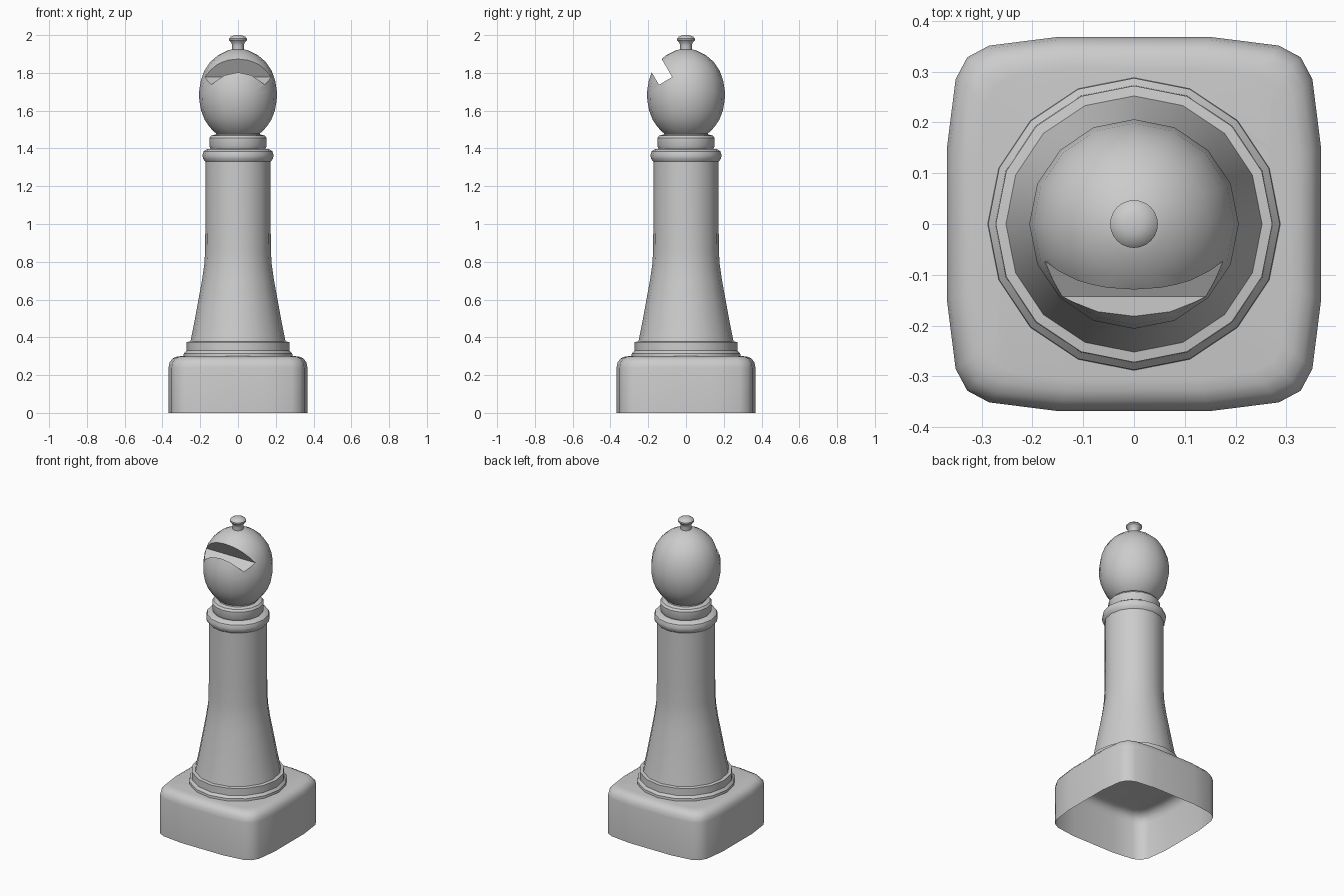
import bpy, bmesh, math
from mathutils import Vector

if "Cube" in bpy.data.objects:
    bpy.data.objects.remove(bpy.data.objects["Cube"])


def finish(bm, name, angle=35):
    bmesh.ops.recalc_face_normals(bm, faces=bm.faces)
    me = bpy.data.meshes.new(name)
    bm.to_mesh(me)
    bm.free()
    ob = bpy.data.objects.new(name, me)
    bpy.context.collection.objects.link(ob)
    select(ob)
    bpy.ops.object.shade_smooth_by_angle(angle=math.radians(angle))
    return ob


def select(ob):
    bpy.ops.object.select_all(action='DESELECT')
    ob.select_set(True)
    bpy.context.view_layer.objects.active = ob


def circle(r, n=16):
    return [(r * math.cos(2 * math.pi * i / n), r * math.sin(2 * math.pi * i / n)) for i in range(n)]


def add_rings(bm, outlines):
    """Skin a stack of (outline, z) rings with quads."""
    rings = [[bm.verts.new((x, y, z)) for x, y in pts] for pts, z in outlines]
    for a, b in zip(rings, rings[1:]):
        n = len(a)
        for i in range(n):
            bm.faces.new((a[i], a[(i + 1) % n], b[(i + 1) % n], b[i]))
    return rings


def lathe(name, profile, cap_bottom=False, cap_top=False, n=16, angle=35):
    bm = bmesh.new()
    rings = add_rings(bm, [(circle(r, n), z) for r, z in profile])
    if cap_bottom:
        bm.faces.new(rings[0])
    if cap_top:
        bm.faces.new(rings[-1])
    return finish(bm, name, angle)


# Square base: bulging sides, rounded top edge, open underneath
quarter = [(.368, 0), (.368, .15), (.351, .285), (.328, .328), (.285, .351), (.15, .368)]
square = []
for k in range(4):
    c, s = [(1, 0), (0, 1), (-1, 0), (0, -1)][k]
    square += [(x * c - y * s, x * s + y * c) for x, y in quarter]
bm = bmesh.new()
levels = [(1, 0), (1, .24), (.985, .267), (.945, .287), (.89, .297), (.83, .3)]
rings = add_rings(bm, [([(x * f, y * f) for x, y in square], z) for f, z in levels])
hole = [bm.verts.new((x, y, .3)) for x, y in circle(.285)]
edges = []
for loop in (rings[-1], hole):
    for i, v in enumerate(loop):
        w = loop[(i + 1) % len(loop)]
        edges.append(bm.edges.get((v, w)) or bm.edges.new((v, w)))
bmesh.ops.bridge_loops(bm, edges=edges)
finish(bm, "base", 40)

# Collar, flared shaft, lip and neck ring in one turned profile
lathe("shaft", [(.288, .3), (.287, .315), (.273, .33), (.272, .375), (.252, .378),
                (.235, .46), (.213, .58), (.191, .70), (.178, .79), (.174, .86),
                (.173, 1.0), (.173, 1.33), (.185, 1.345), (.188, 1.365), (.182, 1.385),
                (.165, 1.396), (.145, 1.398), (.152, 1.412), (.152, 1.455),
                (.142, 1.468), (.118, 1.474), (.115, 1.49)])

# Egg-shaped head
head = lathe("head", [(.11, 1.475), (.125, 1.487), (.152, 1.515), (.177, 1.553), (.195, 1.60),
                      (.205, 1.655), (.206, 1.70), (.198, 1.755), (.179, 1.81), (.148, 1.857),
                      (.105, 1.894), (.06, 1.917), (.03, 1.925)], True, True)

# Slanted slot cut through the front of the head
bm = bmesh.new()
a, b = Vector((0, -.143, 1.737)), Vector((0, -.073, 1.778))
up = Vector((0, -.505, .863)) * .4
quad = [a, b, b + up, a + up]
left = [bm.verts.new(p - Vector((.4, 0, 0))) for p in quad]
right = [bm.verts.new(p + Vector((.4, 0, 0))) for p in quad]
bm.faces.new(left)
bm.faces.new(right)
for i in range(4):
    j = (i + 1) % 4
    bm.faces.new((left[i], left[j], right[j], right[i]))
cutter = finish(bm, "slot_cutter")
cutter.hide_render = True
mod = head.modifiers.new("slot", 'BOOLEAN')
mod.operation = 'DIFFERENCE'
mod.solver = 'EXACT'
mod.object = cutter
select(head)
bpy.ops.object.modifier_apply(modifier="slot")
bpy.data.objects.remove(cutter)
bpy.ops.object.shade_smooth_by_angle(angle=math.radians(35))

# Finial knob
lathe("finial", [(.032, 1.915), (.031, 1.945), (.035, 1.96), (.047, 1.973), (.047, 1.982),
                 (.038, 1.992), (.02, 1.999), (.004, 2.0)], False, True, n=24)
